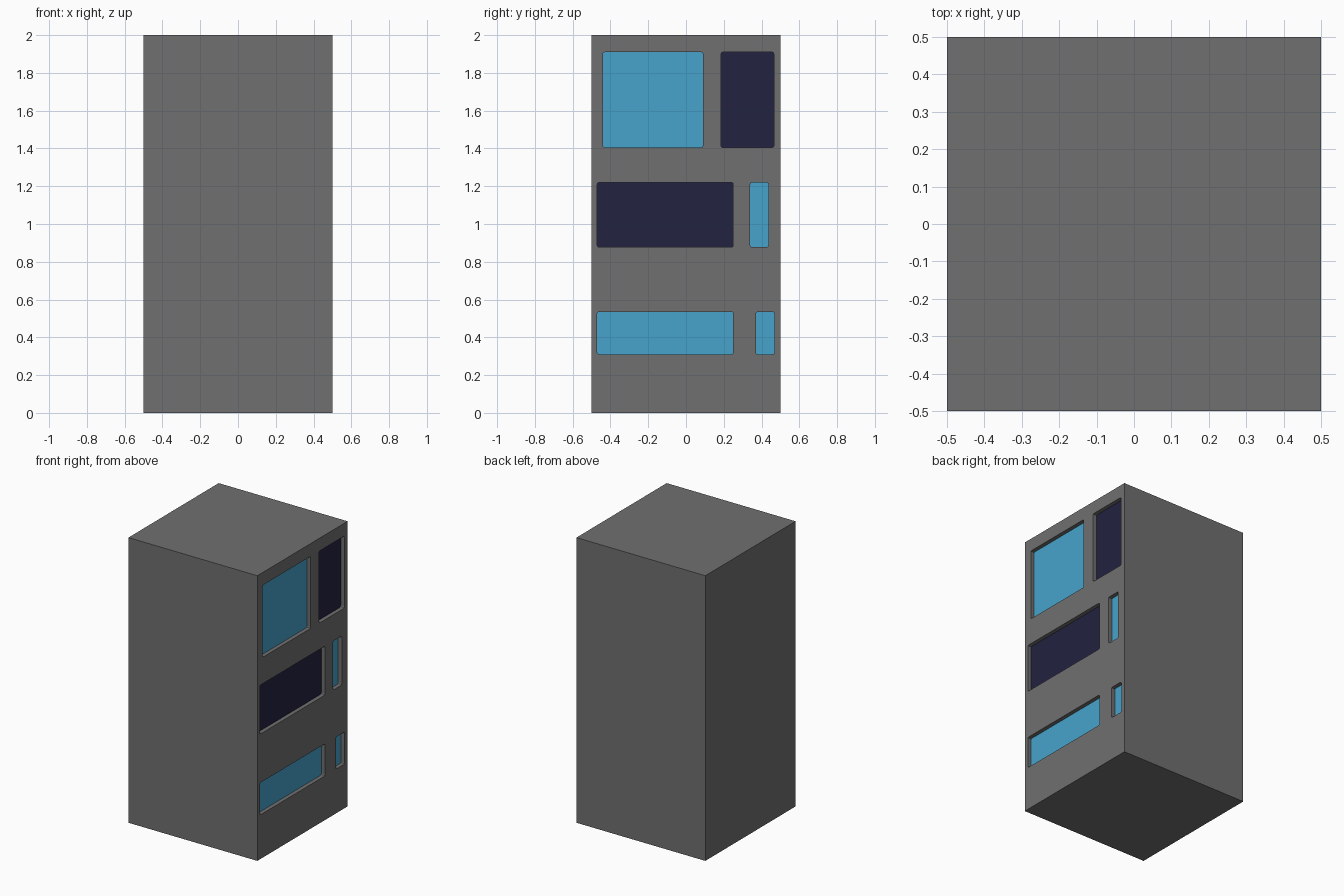
import bpy, bmesh

if "Cube" in bpy.data.objects:
    bpy.data.objects.remove(bpy.data.objects["Cube"])

def material(name, rgb):
    m = bpy.data.materials.new(name)
    m.diffuse_color = (*rgb, 1)
    m.use_nodes = True
    m.node_tree.nodes["Principled BSDF"].inputs["Base Color"].default_value = m.diffuse_color
    return m

GREY = material("concrete grey", (0.16, 0.16, 0.16))
LIT = material("light blue glass", (0.063, 0.37, 0.60))
DARK = material("dark navy glass", (0.016, 0.016, 0.051))

def box(name, lo, hi, mat, corner=0.0):
    """Box between two points, with rounded corners as seen along x."""
    bm = bmesh.new()
    bmesh.ops.create_cube(bm, size=1)
    for v in bm.verts:
        v.co = [lo[i] + (v.co[i] + 0.5) * (hi[i] - lo[i]) for i in range(3)]
    if corner:
        edges = [e for e in bm.edges if abs(e.verts[0].co.x - e.verts[1].co.x) > 1e-4]
        bmesh.ops.bevel(bm, geom=edges, offset=corner, segments=2,
                        profile=0.5, affect='EDGES')
    bmesh.ops.recalc_face_normals(bm, faces=bm.faces)
    me = bpy.data.meshes.new(name)
    bm.to_mesh(me)
    bm.free()
    me.materials.append(mat)
    ob = bpy.data.objects.new(name, me)
    bpy.context.collection.objects.link(ob)
    return ob

# Tower block
body = box("tower_body", (-0.5, -0.5, 0), (0.5, 0.5, 2), GREY)

# Windows on the right side: y range, z range, glass
windows = [
    (-0.44, 0.09, 1.405, 1.91, LIT),
    (0.185, 0.465, 1.405, 1.91, DARK),
    (-0.47, 0.25, 0.877, 1.22, DARK),
    (0.34, 0.436, 0.877, 1.22, LIT),
    (-0.47, 0.25, 0.31, 0.535, LIT),
    (0.37, 0.468, 0.31, 0.535, LIT),
]
RECESS = 0.03
for i, (y0, y1, z0, z1, glass) in enumerate(windows, 1):
    # Recess cut into the wall
    cutter = box(f"window_cutter_{i}", (0.5 - RECESS, y0, z0), (0.6, y1, z1), GREY, 0.01)
    mod = body.modifiers.new(f"recess_{i}", 'BOOLEAN')
    mod.operation = 'DIFFERENCE'
    mod.solver = 'EXACT'
    mod.object = cutter
    cutter.hide_render = True
    cutter.hide_set(True)
    # Thin pane at the back of the recess
    x = 0.5 - RECESS
    box(f"window_pane_{i}", (x - 0.002, y0, z0), (x + 0.002, y1, z1), glass, 0.01)
